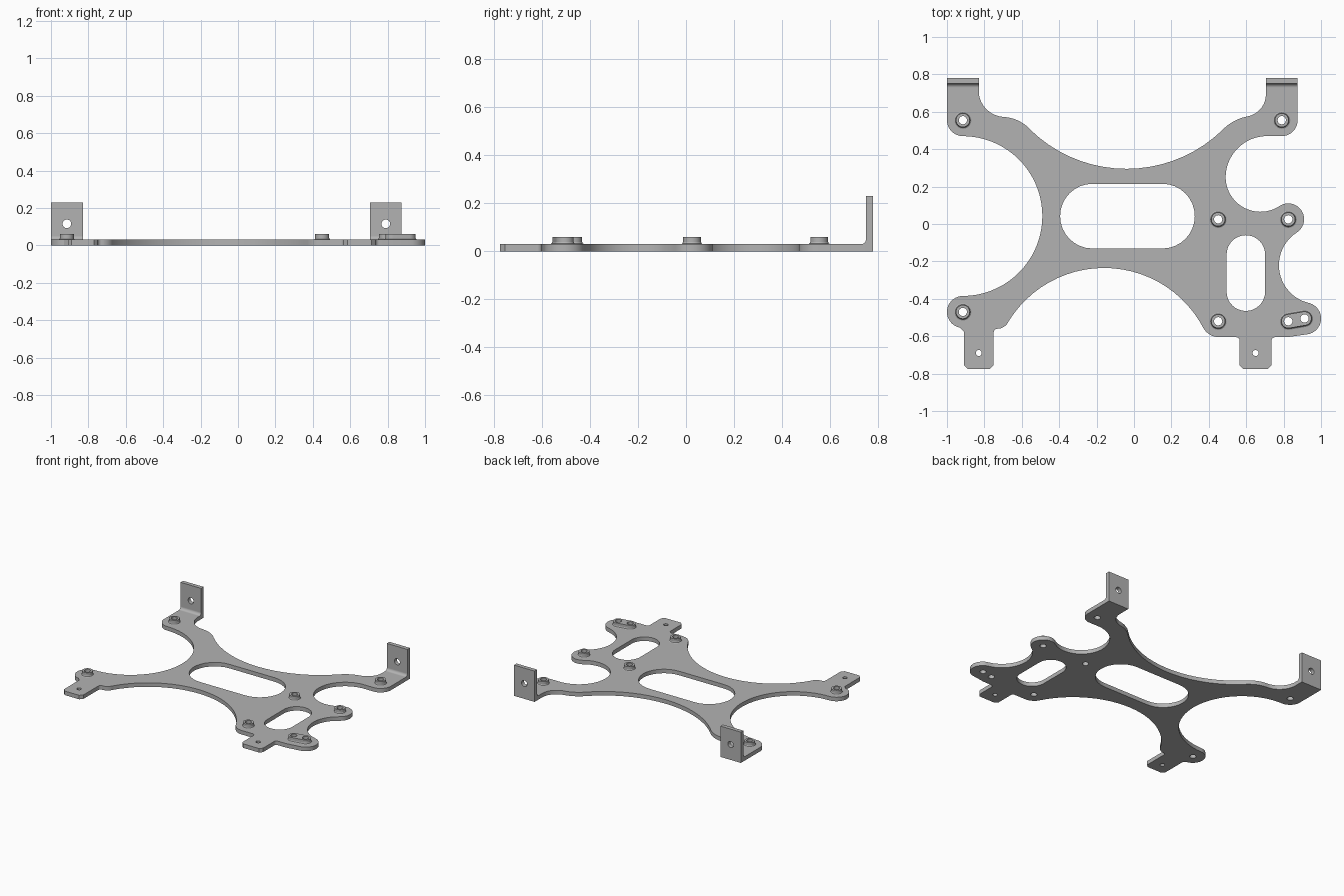
import bpy
import bmesh
from math import atan2, cos, sin, pi, radians, ceil
from mathutils import Vector, Matrix

cube = bpy.data.objects.get("Cube")
if cube:
    bpy.data.objects.remove(cube, do_unlink=True)

metal = bpy.data.materials.new("bracket grey")
metal.use_nodes = True
GREY = (0.45, 0.45, 0.45, 1)
metal.diffuse_color = GREY
metal.node_tree.nodes["Principled BSDF"].inputs["Base Color"].default_value = GREY

THICK = 0.03


def arc_through(a, m, e):
    """Points after a, along the circular arc a -> m -> e."""
    (ax, ay), (bx, by), (cx, cy) = a, m, e
    d = 2 * (ax * (by - cy) + bx * (cy - ay) + cx * (ay - by))
    aa, bb, cc = ax * ax + ay * ay, bx * bx + by * by, cx * cx + cy * cy
    ox = (aa * (by - cy) + bb * (cy - ay) + cc * (ay - by)) / d
    oy = (aa * (cx - bx) + bb * (ax - cx) + cc * (bx - ax)) / d
    radius = ((ax - ox) ** 2 + (ay - oy) ** 2) ** 0.5
    start = atan2(ay - oy, ax - ox)
    sweep = (atan2(cy - oy, cx - ox) - start) % (2 * pi)
    if (atan2(by - oy, bx - ox) - start) % (2 * pi) > sweep:
        sweep -= 2 * pi
    steps = max(4, ceil(abs(sweep) / radians(5)))
    return [(ox + radius * cos(start + sweep * i / steps),
             oy + radius * sin(start + sweep * i / steps)) for i in range(1, steps + 1)]


def trace(segments):
    """Two numbers draw a line to a point; four draw an arc (middle, end)."""
    points = [segments[0]]
    for seg in segments[1:]:
        if len(seg) == 2:
            points.append(seg)
        else:
            points += arc_through(points[-1], seg[:2], seg[2:])
    return points


def stadium(a, b, r, steps=16):
    """Rounded slot around two centres; equal centres give a circle."""
    turn = atan2(b[1] - a[1], b[0] - a[0]) - pi / 2
    points = []
    for centre, base in ((b, turn), (a, turn + pi)):
        for i in range(steps + (a != b)):
            t = base + pi * i / steps
            points.append((centre[0] + r * cos(t), centre[1] + r * sin(t)))
    return points


def finish(name, bm):
    mesh = bpy.data.meshes.new(name)
    bmesh.ops.remove_doubles(bm, verts=bm.verts, dist=0.0001)
    bmesh.ops.recalc_face_normals(bm, faces=bm.faces)
    bm.to_mesh(mesh)
    bm.free()
    obj = bpy.data.objects.new(name, mesh)
    bpy.context.collection.objects.link(obj)
    mesh.materials.append(metal)
    bpy.ops.object.select_all(action="DESELECT")
    obj.select_set(True)
    bpy.context.view_layer.objects.active = obj
    bpy.ops.object.shade_smooth_by_angle(angle=radians(30))
    return obj


def slab(name, loops, depth, matrix):
    """Extrude an outline with holes from local z = 0 to depth."""
    curve = bpy.data.curves.new(name, "CURVE")
    curve.dimensions = "2D"
    curve.fill_mode = "BOTH"
    curve.extrude = depth / 2
    for loop in loops:
        spline = curve.splines.new("POLY")
        spline.points.add(len(loop) - 1)
        for point, (x, y) in zip(spline.points, loop):
            point.co = (x, y, 0, 1)
        spline.use_cyclic_u = True
    helper = bpy.data.objects.new(name + " helper", curve)
    bpy.context.collection.objects.link(helper)
    graph = bpy.context.evaluated_depsgraph_get()
    mesh = bpy.data.meshes.new_from_object(helper.evaluated_get(graph))
    bm = bmesh.new()
    bm.from_mesh(mesh)
    bm.transform(matrix @ Matrix.Translation((0, 0, depth / 2)))
    bpy.data.objects.remove(helper, do_unlink=True)
    bpy.data.curves.remove(curve)
    bpy.data.meshes.remove(mesh)
    return finish(name, bm)


# Plate edge, split into the left side and front, then the right side and back
front_edge = [
    (-1, .78), (-1, .555), (-.975, .495, -.915, .47),
    (-.49, .043, -.915, -.385), (-1, -.47, -.93, -.554),
    (-.91, -.575), (-.91, -.755), (-.89, -.775), (-.77, -.775), (-.75, -.755),
    (-.75, -.58), (-.744, -.566, -.73, -.56), (-.72, -.56),
    (-.693, -.548, -.67, -.52), (-.16, -.235, .373, -.56),
    (.39, -.58, .45, -.605), (.545, -.605), (.559, -.611, .565, -.625),
    (.565, -.755), (.585, -.775), (.715, -.775), (.735, -.755),
    (.735, -.625), (.741, -.611, .755, -.605),
]
back_edge = [
    (.82, -.605), (.925, -.59), (1, -.505, .934, -.422),
    (.775, -.22, .87, -.046), (.896, .071, .778, .096),
    (.58, .092, .49, .25), (.56, .41, .72, .47),
    (.79, .47), (.85, .495, .875, .555), (.875, .78), (.705, .78), (.705, .7),
    (.68, .62, .605, .575), (.535, .55, .47, .5), (-.04, .295, -.55, .5),
    (-.62, .553, -.69, .572), (-.79, .615, -.83, .7), (-.83, .78),
]

# Standoffs: one or two screw centres each
standoffs = {
    "back_left": [(.79, .555)],
    "back_right": [(-.915, .555)],
    "front_right": [(-.915, -.47)],
    "inner_middle": [(.45, .025)],
    "outer_middle": [(.825, .025)],
    "inner_front": [(.45, -.52)],
    "double_front": [(.825, -.52), (.912, -.505)],
}
bores = [stadium(c, c, .022) for group in standoffs.values() for c in group]
tab_holes = [stadium(c, c, .016) for c in ((-.83, -.69), (.65, -.69))]
windows = [stadium((-.222, .042), (.152, .042), .173),
           stadium((.598, -.362), (.598, -.163), .103)]
slab("base_plate", [trace(front_edge + back_edge)] + windows + bores + tab_holes,
     THICK, Matrix())

# Raised standoffs with a flared skirt
for place, centres in standoffs.items():
    a, b = centres[0], centres[-1]
    holes = [stadium(c, c, .022) for c in centres]
    slab(place + "_standoff", [stadium(a, b, .037)] + holes, THICK,
         Matrix.Translation((0, 0, THICK)))
    bm = bmesh.new()
    rings = [[bm.verts.new((x, y, THICK + h)) for x, y in stadium(a, b, r)]
             for r, h in ((.046, 0), (.04, .003), (.037, .01))]
    for low, high in zip(rings, rings[1:]):
        for i in range(len(low)):
            bm.faces.new((low[i - 1], low[i], high[i], high[i - 1]))
    finish(place + "_skirt", bm)

# Upright ears at the back, each with a screw hole and a rounded inner bend
WIDTH = .17
bend = trace([(.75, THICK), (.73, THICK), (.744, .036, .75, .05)])
for side, x in (("right", -.915), ("left", .79)):
    lo, hi = x - WIDTH / 2, x + WIDTH / 2
    panel = [(lo, THICK), (hi, THICK), (hi, .23), (lo, .23)]
    slab(side + "_ear", [panel, stadium((x, .115), (x, .115), .023)], THICK,
         Matrix.Translation((0, .78, 0)) @ Matrix.Rotation(pi / 2, 4, "X"))
    # Local x, y, z run along world y, z, x
    along = Matrix(((0, 0, 1, lo), (1, 0, 0, 0), (0, 1, 0, 0), (0, 0, 0, 1)))
    slab(side + "_ear_bend", [bend], WIDTH, along)
